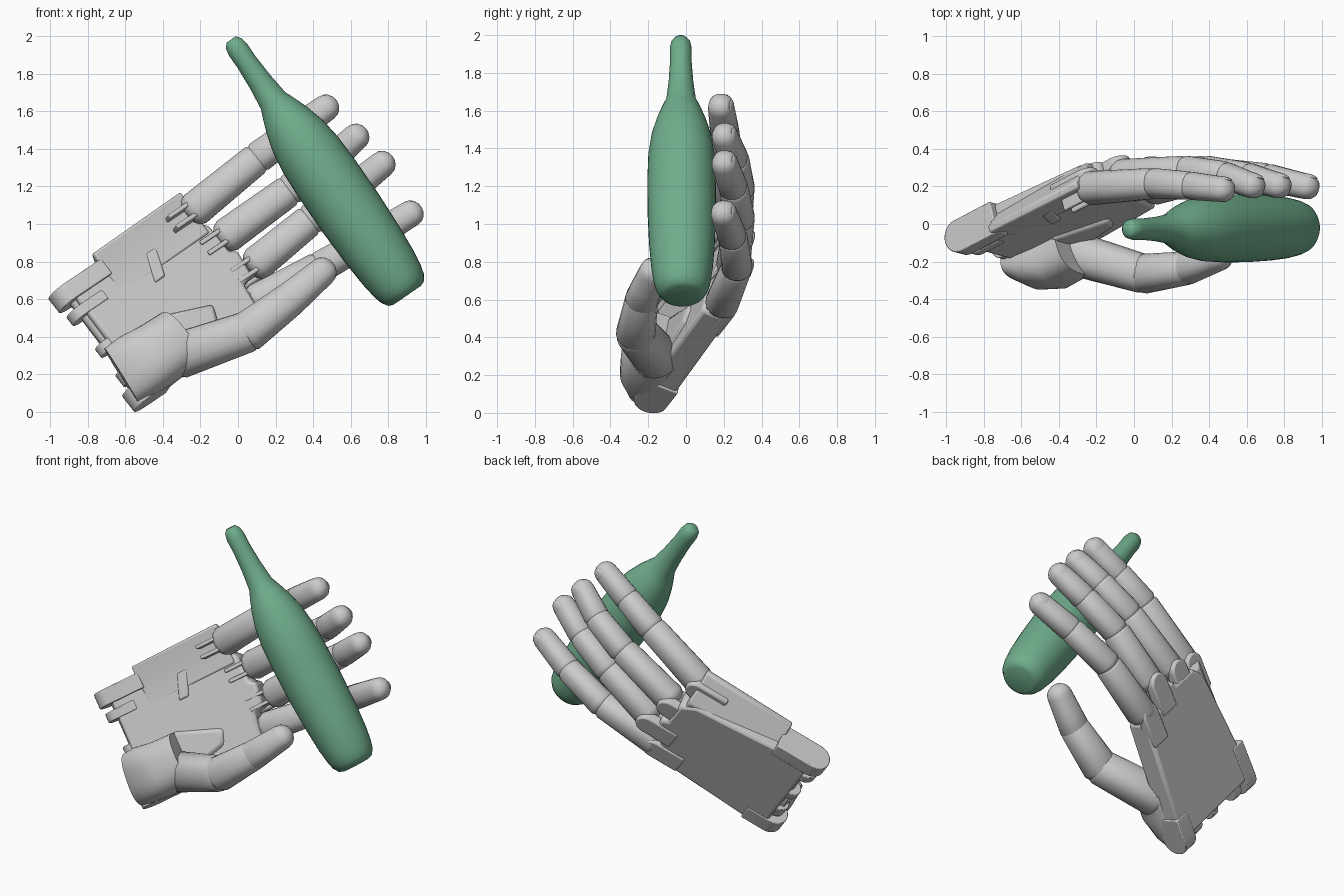
import bpy, bmesh, math
from mathutils import Vector, Matrix

if "Cube" in bpy.data.objects:
    bpy.data.objects.remove(bpy.data.objects["Cube"])

# Palm frame: U along the fingers, V across the palm, N out of the palm side
O = Vector((-0.53, -0.20, 0.055))
U = Vector((0.76, 0.40, 0.51)).normalized()
V = Vector((-0.59, 0.17, 0.79))
V = (V - U * V.dot(U)).normalized()
N = U.cross(V)


def P(u, v, n=0.0):
    return O + U * u + V * v + N * n


def finish(name, bm, angle=35, bevel=0.0):
    bmesh.ops.recalc_face_normals(bm, faces=bm.faces)
    me = bpy.data.meshes.new(name)
    bm.to_mesh(me)
    bm.free()
    me.polygons.foreach_set("use_smooth", [True] * len(me.polygons))
    me.set_sharp_from_angle(angle=math.radians(angle))
    ob = bpy.data.objects.new(name, me)
    bpy.context.collection.objects.link(ob)
    if bevel:
        m = ob.modifiers.new("edge", "BEVEL")
        m.width, m.segments, m.limit_method = bevel, 2, "ANGLE"
    return ob


def prism(name, bottom, top, bevel=0.01):
    bm = bmesh.new()
    a = [bm.verts.new(p) for p in bottom]
    b = [bm.verts.new(p) for p in top]
    bm.faces.new(a)
    bm.faces.new(b)
    for i in range(len(a)):
        j = (i + 1) % len(a)
        bm.faces.new((a[i], a[j], b[j], b[i]))
    return finish(name, bm, 30, bevel)


def plate(name, uv, n0, n1, bevel=0.01):
    return prism(name, [P(u, v, n0) for u, v in uv], [P(u, v, n1) for u, v in uv], bevel)


def lobe(name, v0, v1, r, u0, u1, n=0.0):
    # tab with a rounded end at u0, thickness along V
    s = 1 if u1 > u0 else -1
    arc = [(u0 - s * r * math.sin(math.pi * i / 12), n + r * math.cos(math.pi * i / 12)) for i in range(13)]
    arc += [(u1, n - r), (u1, n + r)]
    return prism(name, [P(u, v0, h) for u, h in arc], [P(u, v1, h) for u, h in arc], 0.006)


def loft(name, pts, radii, side=V, sides=20, power=2.3, angle=40):
    # superellipse rings swept along a path
    bm = bmesh.new()
    rings = []
    pts = [Vector(p) for p in pts]
    for i, (p, (w, h)) in enumerate(zip(pts, radii)):
        t = (pts[min(i + 1, len(pts) - 1)] - pts[max(i - 1, 0)]).normalized()
        s = (side - t * side.dot(t)).normalized()
        d = t.cross(s)
        ring = []
        for k in range(sides):
            a = 2 * math.pi * k / sides
            c, q = math.cos(a), math.sin(a)
            x = math.copysign(abs(c) ** (2 / power), c) * w
            y = math.copysign(abs(q) ** (2 / power), q) * h
            ring.append(bm.verts.new(p + s * x + d * y))
        rings.append(ring)
    for r0, r1 in zip(rings, rings[1:]):
        for k in range(sides):
            j = (k + 1) % sides
            bm.faces.new((r0[k], r0[j], r1[j], r1[k]))
    bm.faces.new(rings[0])
    bm.faces.new(rings[-1])
    return finish(name, bm, angle)


def phalanx(name, a, b, ra, rb, tip=False):
    # one finger bone: rounded at the joints, domed at the tip
    a, b = Vector(a), Vector(b)
    d = (b - a).normalized()
    end = [(0.4, 0.92), (0.7, 0.72), (0.92, 0.4), (1.0, 0.1)] if tip else [(0.25, 0.88), (0.5, 0.55)]
    pts = [a - d * ra * 0.6, a - d * ra * 0.35, a, a.lerp(b, 0.5), b]
    rad = [ra * 0.5, ra * 0.85, ra, (ra + rb) * 0.5, rb]
    for o, k in end:
        pts.append(b + d * rb * o)
        rad.append(rb * k)
    return loft(name, pts, [(r * 1.05, r) for r in rad])


def nail(name, a, b, r):
    a, b = Vector(a), Vector(b)
    d = (b - a).normalized()
    s = (V - d * V.dot(d)).normalized()
    back = -d.cross(s)
    bm = bmesh.new()
    bmesh.ops.create_uvsphere(bm, u_segments=16, v_segments=8, radius=1)
    m = Matrix((d * r * 0.8, s * r * 0.65, back * r * 0.25)).transposed().to_4x4()
    m.translation = b - d * r * 0.05 + back * r * 0.8
    bm.transform(m)
    return finish(name, bm)


# Palm plate
plate("palm", [(0.05, -0.03), (0.86, 0.03), (0.88, 0.20), (0.95, 0.21), (0.97, 0.37), (0.93, 0.39),
               (0.93, 0.57), (0.84, 0.64), (0.27, 0.70), (0.06, 0.70)], -0.085, 0.07, 0.02)

# Wedge panel carrying the uppermost finger: flush in front, sloped behind
wedge = [(0.52, -0.083), (0.52, 0.068), (0.66, 0.075), (0.785, 0.10), (0.79, 0.06), (0.63, -0.083)]
prism("side_panel", [P(0.28, v, n) for v, n in wedge],
      [P(0.90, v + 0.01, n + 0.01) for v, n in wedge], 0.012)
plate("panel_hinge", [(0.47, 0.47), (0.54, 0.47), (0.60, 0.63), (0.53, 0.63)], 0.04, 0.08)

# Wrist tabs and cross pin
for i, (v0, v1, r, u0) in enumerate([(-0.03, 0.08, 0.09, 0.04), (0.11, 0.19, 0.07, 0.06),
                                     (0.31, 0.37, 0.06, 0.05), (0.54, 0.60, 0.075, 0.05),
                                     (0.64, 0.74, 0.09, 0.05)]):
    lobe(f"wrist_tab_{i}", v0, v1, r, u0, 0.30 if i == 4 else 0.2)
loft("wrist_pin", [P(0.07, 0.0), P(0.07, 0.7)], [(0.035, 0.035)] * 2, side=U, power=2)

# Thumb mound, a socket flush with the palm edge
loft("thumb_mound", [P(-0.01, 0.16, 0.05), P(0.08, 0.15, 0.08), P(0.20, 0.135, 0.105), P(0.36, 0.135, 0.105)],
     [(0.17, 0.08), (0.18, 0.13), (0.175, 0.155), (0.17, 0.15)], sides=32, power=2.5)
plate("thumb_web", [(0.30, 0.03), (0.62, 0.10), (0.66, 0.20), (0.34, 0.32)], 0.04, 0.09, 0.025)

# Fingers: joint, middle joint, end joint, tip
FINGERS = {
    "upper": [(-0.24, 0.19, 1.07), (0.09, 0.215, 1.34), (0.29, 0.205, 1.49), (0.47, 0.185, 1.62)],
    "middle": [(-0.07, 0.255, 0.93), (0.26, 0.28, 1.17), (0.48, 0.26, 1.33), (0.63, 0.205, 1.465)],
    "lower": [(0.09, 0.25, 0.78), (0.37, 0.28, 1.01), (0.60, 0.255, 1.18), (0.77, 0.205, 1.32)],
    "outer": [(0.09, 0.19, 0.58), (0.42, 0.265, 0.76), (0.70, 0.25, 0.92), (0.92, 0.20, 1.055)],
}
for f, j in FINGERS.items():
    j = [Vector(p) for p in j]
    d = (j[1] - j[0]).normalized()
    phalanx(f + "_finger_base", j[0] + d * 0.015, j[1], 0.09, 0.082)
    phalanx(f + "_finger_middle", j[1] + d * 0.03, j[2], 0.081, 0.075)
    phalanx(f + "_finger_tip", j[2] + (j[3] - j[2]) * 0.1, j[3], 0.075, 0.068, True)
    nail(f + "_finger_nail", j[2], j[3], 0.066)
    # knuckle fork, pin and rounded back cover
    k = j[0] - O
    u, v, n = k.dot(U), k.dot(V), k.dot(N)
    for s in (-1, 1):
        lobe(f"{f}_knuckle_fork_{s}", v + s * 0.035 - 0.012, v + s * 0.035 + 0.012, 0.05, u, u - 0.16, n + 0.02)
    loft(f + "_knuckle_pin", [P(u, v - 0.075, n + 0.02), P(u, v + 0.075, n + 0.02)],
         [(0.022, 0.022)] * 2, side=U, power=2)
    n = max(n, 0.0)
    cover = [(u + 0.07 * math.cos(a), v + 0.07 * math.sin(a))
             for a in (math.pi * (i / 10 - 0.5) for i in range(11))]
    plate(f + "_knuckle_cover", cover + [(u - 0.2, v + 0.07), (u - 0.2, v - 0.07)], n - 0.095, n - 0.03, 0.012)

# Thumb
T = [(-0.31, -0.16, 0.30), (0.05, -0.265, 0.425), (0.28, -0.235, 0.60), (0.45, -0.175, 0.745)]
phalanx("thumb_base", T[0], T[1], 0.118, 0.105)
phalanx("thumb_middle", T[1], T[2], 0.105, 0.088)
phalanx("thumb_tip", T[2], T[3], 0.088, 0.074, True)

# Bottle turned on a leaning axis
profile = [(-0.03, 0.09), (-0.02, 0.115), (0.015, 0.138), (0.06, 0.15), (0.15, 0.163), (0.30, 0.174), (0.50, 0.181),
           (0.72, 0.181), (0.88, 0.175), (1.0, 0.158), (1.10, 0.13), (1.17, 0.104), (1.23, 0.079), (1.35, 0.065),
           (1.48, 0.057), (1.56, 0.058), (1.60, 0.05), (1.625, 0.03)]
axis = Vector((-0.565, -0.005, 0.82)).normalized()
base = Vector((0.885, -0.02, 0.645))
bottle = loft("bottle", [base + axis * s for s, r in profile], [(r, r) for s, r in profile],
              side=Vector((0, 1, 0)), sides=40, power=2, angle=60)
green = bpy.data.materials.new("green_glass")
green.diffuse_color = (0.16, 0.42, 0.26, 1)
green.use_nodes = True
green.node_tree.nodes["Principled BSDF"].inputs["Base Color"].default_value = green.diffuse_color
bottle.data.materials.append(green)
